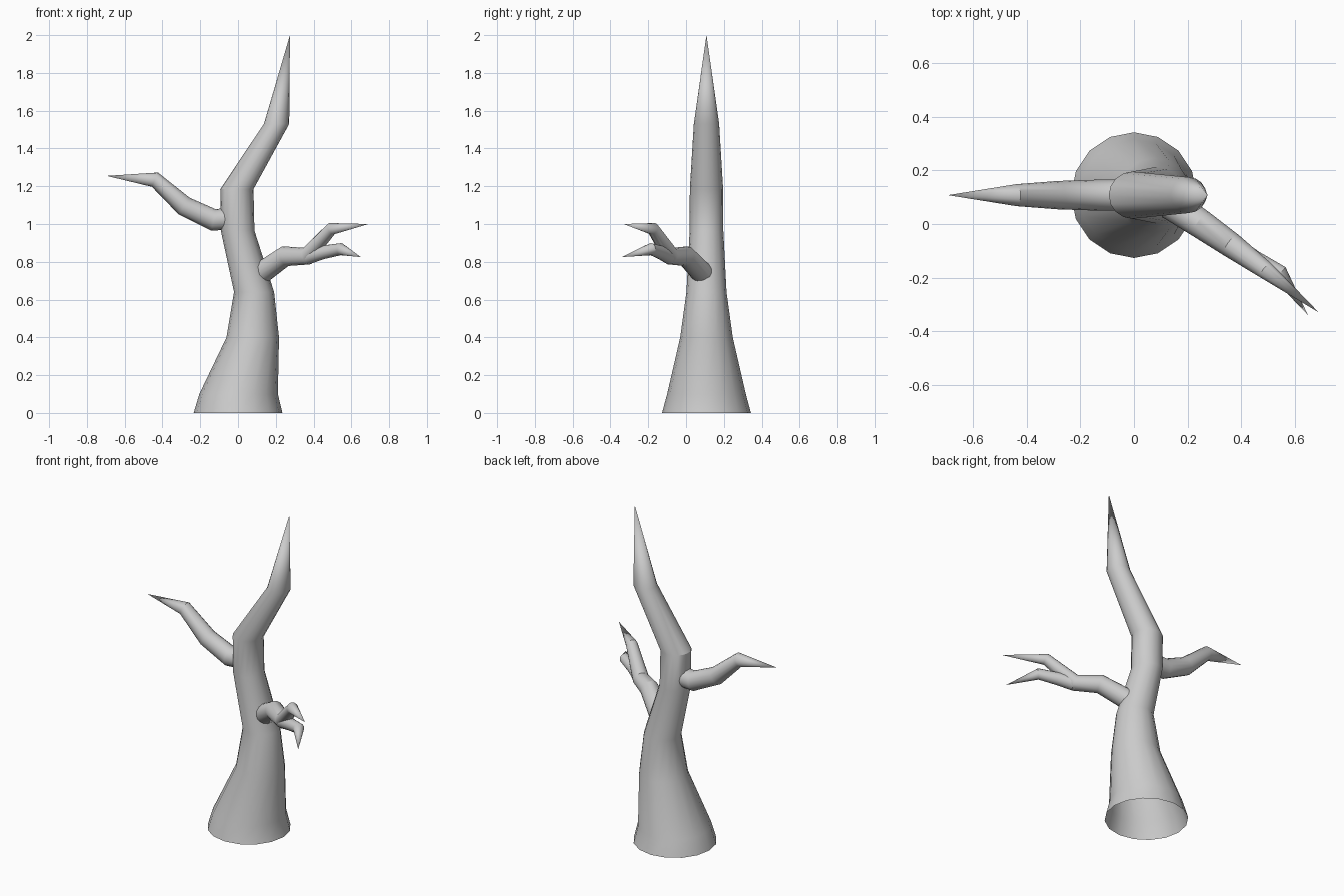
import bpy, bmesh, math
from mathutils import Vector

if "Cube" in bpy.data.objects:
    bpy.data.objects.remove(bpy.data.objects["Cube"])

SIDES = 16


def tube(name, pts, horizontal=False):
    """Tapered tube through (x, y, z, radius) points; radius 0 closes to a tip."""
    bm = bmesh.new()
    cs = [Vector(p[:3]) for p in pts]
    rings = []
    for i, p in enumerate(pts):
        if p[3] == 0:
            rings.append([bm.verts.new(cs[i])])
            continue
        if horizontal:
            u, v = Vector((1, 0, 0)), Vector((0, 1, 0))
        else:
            t = Vector()
            if i > 0:
                t += (cs[i] - cs[i - 1]).normalized()
            if i < len(cs) - 1:
                t += (cs[i + 1] - cs[i]).normalized()
            t.normalize()
            u = t.cross(Vector((0, 0, 1))).normalized()
            v = t.cross(u)
        ring = []
        for k in range(SIDES):
            a = 2 * math.pi * k / SIDES
            ring.append(bm.verts.new(cs[i] + p[3] * (u * math.cos(a) + v * math.sin(a))))
        rings.append(ring)
    for a, b in zip(rings, rings[1:]):
        for k in range(SIDES):
            n = (k + 1) % SIDES
            if len(b) == 1:
                bm.faces.new((a[k], a[n], b[0]))
            else:
                bm.faces.new((a[k], a[n], b[n], b[k]))
    bmesh.ops.recalc_face_normals(bm, faces=bm.faces)
    me = bpy.data.meshes.new(name)
    bm.to_mesh(me)
    bm.free()
    ob = bpy.data.objects.new(name, me)
    bpy.context.collection.objects.link(ob)
    bpy.ops.object.select_all(action='DESELECT')
    ob.select_set(True)
    bpy.context.view_layer.objects.active = ob
    bpy.ops.object.shade_smooth_by_angle(angle=math.radians(30))
    return ob


Y = 0.108
# Trunk: horizontal rings, open at the ground, pointed at the top
tube("trunk", [(0, Y, 0, 0.235), (0.003, Y, 0.10, 0.208), (0.078, Y, 0.40, 0.139),
               (0.085, Y, 0.64, 0.106), (-0.002, Y, 0.965, 0.089),
               (-0.006, Y, 1.185, 0.088), (0.204, Y, 1.53, 0.067),
               (0.275, Y, 2.0, 0)], horizontal=True)

# Left branch
tube("left_branch", [(-0.02, Y, 1.03, 0.058), (-0.13, Y, 1.022, 0.058),
                     (-0.285, Y, 1.095, 0.053), (-0.44, Y, 1.235, 0.041),
                     (-0.695, Y, 1.255, 0)])

# Right branch with its upper fork
tube("right_branch", [(0.10, 0.10, 0.725, 0.06), (0.25, 0.0, 0.83, 0.054),
                      (0.365, -0.08, 0.83, 0.047), (0.495, -0.175, 0.975, 0.033),
                      (0.69, -0.33, 1.0, 0)])

# Lower fork of the right branch
tube("lower_twig", [(0.36, -0.08, 0.825, 0.042), (0.45, -0.135, 0.85, 0.036),
                    (0.545, -0.185, 0.867, 0.032), (0.65, -0.34, 0.825, 0)])
